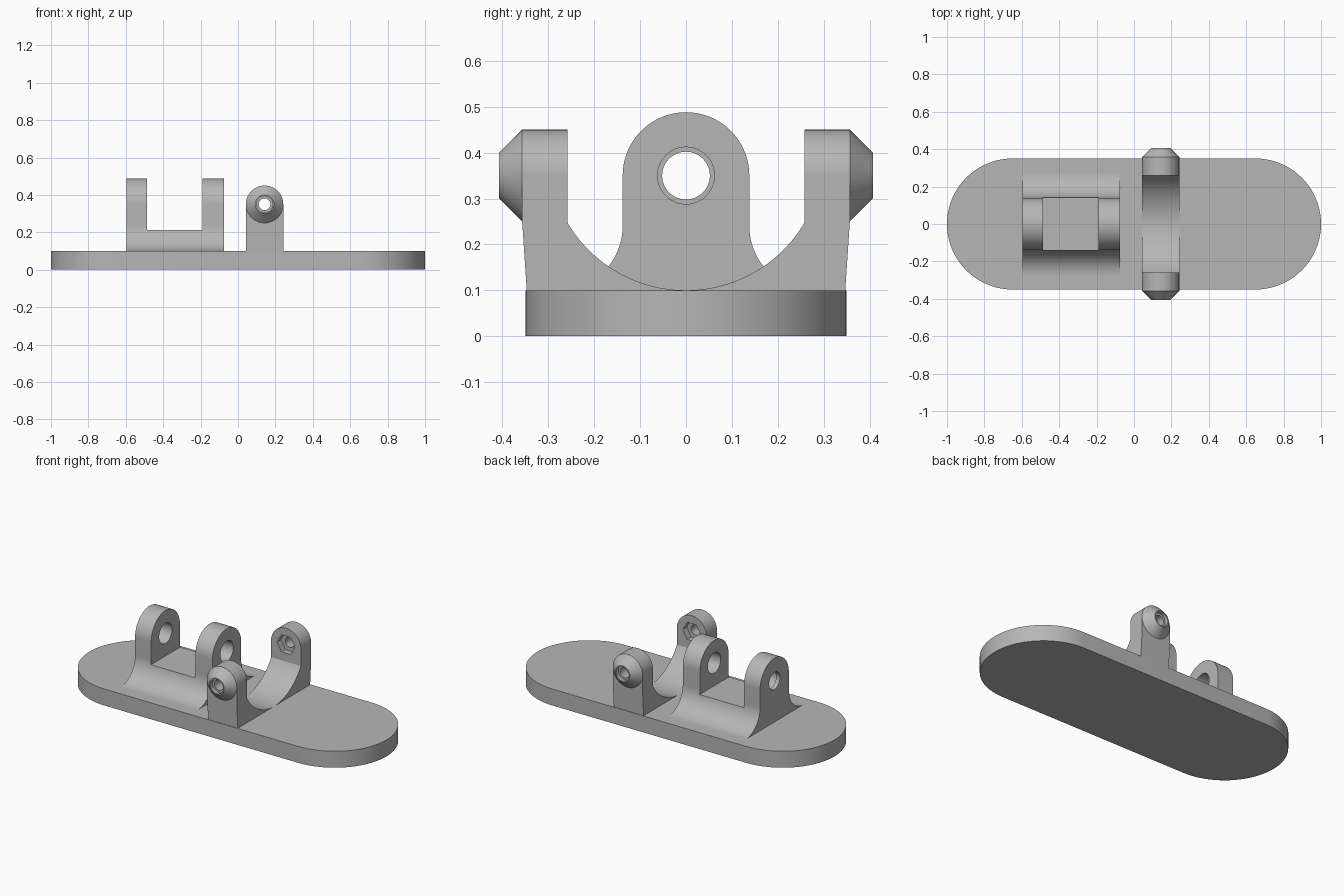
import bpy, bmesh
from math import sin, cos, pi, radians, asin

if "Cube" in bpy.data.objects:
    bpy.data.objects.remove(bpy.data.objects["Cube"], do_unlink=True)

grey = bpy.data.materials.new("plain_grey")
grey.use_nodes = True
grey.diffuse_color = (0.47, 0.47, 0.47, 1)
grey.node_tree.nodes["Principled BSDF"].inputs["Base Color"].default_value = (0.47, 0.47, 0.47, 1)


def arc(cx, cy, r, start, end, n=24):
    """Points on an arc, angles in degrees."""
    angles = [radians(start + (end - start) * i / n) for i in range(n + 1)]
    return [(cx + r * cos(a), cy + r * sin(a)) for a in angles]


def circle(cx, cy, r, n=48):
    return arc(cx, cy, r, 0, 360, n)[:-1]


def prism(name, outline, axis, lo, hi, end_outline=None):
    """Solid running along an axis from one outline to another."""
    place = {"X": lambda p, w: (w, p[0], p[1]),
             "Y": lambda p, w: (p[0], w, p[1]),
             "Z": lambda p, w: (p[0], p[1], w)}[axis]
    bm = bmesh.new()
    a = [bm.verts.new(place(p, lo)) for p in outline]
    b = [bm.verts.new(place(p, hi)) for p in end_outline or outline]
    bm.faces.new(a)
    bm.faces.new(b)
    for i in range(len(a)):
        j = (i + 1) % len(a)
        bm.faces.new((a[i], a[j], b[j], b[i]))
    bmesh.ops.recalc_face_normals(bm, faces=bm.faces)
    mesh = bpy.data.meshes.new(name)
    bm.to_mesh(mesh)
    bm.free()
    mesh.materials.append(grey)
    ob = bpy.data.objects.new(name, mesh)
    bpy.context.collection.objects.link(ob)
    return ob


def activate(ob):
    bpy.ops.object.select_all(action="DESELECT")
    ob.select_set(True)
    bpy.context.view_layer.objects.active = ob


def combine(ob, tool, operation="DIFFERENCE"):
    mod = ob.modifiers.new("combine", "BOOLEAN")
    mod.object, mod.operation, mod.solver = tool, operation, "EXACT"
    activate(ob)
    bpy.ops.object.modifier_apply(modifier=mod.name)


def discard(tool):
    bpy.data.objects.remove(tool, do_unlink=True)


def cut(ob, tool, operation="DIFFERENCE"):
    combine(ob, tool, operation)
    discard(tool)


# Base plate with round ends
outline = arc(0.65, 0, 0.35, -90, 90, 40) + arc(-0.65, 0, 0.35, 90, 270, 40)
base = prism("base_plate", outline, "Z", 0, 0.1)

# Clevis: round top, straight sides, fillets flaring into the base
w, pivot, flare = 0.138, 0.35, 0.14
side = arc(w + flare, 0.1 + flare, flare, 270, 180)
half = [(w + flare, 0.06)] + side
profile = half + arc(0, pivot, w, 0, 180, 40) + [(-y, z) for y, z in reversed(half)]
clevis = prism("clevis", profile, "X", -0.595, -0.075)
slot = [(-0.5, 0.212), (0.5, 0.212), (0.5, 0.6), (-0.5, 0.6)]
cut(clevis, prism("slot_cutter", slot, "X", -0.487, -0.19))
cut(clevis, prism("pin_bore", circle(0, pivot, 0.062), "X", -0.57, 0))
cut(clevis, prism("pin_end_bore", circle(0, pivot, 0.052), "X", -0.7, -0.5))

# Yoke: U-shaped cradle whose arms have round heads
cx, head = 0.142, 0.1
inner, outer, radius = 0.258, 0.357, 0.3
half_angle = radians(90) - asin(inner / radius)
sweep = half_angle * 180 / pi
cradle = arc(0, 0.1 + radius, radius, 180 + sweep, 360 - sweep, 48)
left = [(-0.347, 0.06), (-0.347, 0.1), (-outer, 0.25), (-outer, 0.5), (-inner, 0.5)]
profile = left + cradle + [(-y, z) for y, z in reversed(left)]
yoke = prism("yoke", profile, "X", cx - head, cx + head)
envelope = [(cx - head, 0), (cx + head, 0)] + arc(cx, pivot, head, 0, 180, 40)
cut(yoke, prism("head_envelope", envelope, "Y", -0.6, 0.6), "INTERSECT")

# Conical tips on the arms, with stepped screw holes and hexagonal nut pockets
parts = [base, clevis, yoke]
for s, label in ((-1, "front"), (1, "back")):
    tip = prism(label + "_tip", circle(cx, pivot, head), "Y", s * outer, s * 0.407,
                circle(cx, pivot, 0.05))
    bore = prism("screw_bore", circle(cx, pivot, 0.031), "Y", s * 0.2, s * 0.5)
    for ob in (yoke, tip):
        combine(ob, bore)
    discard(bore)
    cut(tip, prism("screw_seat", circle(cx, pivot, 0.043), "Y", s * 0.385, s * 0.5))
    cut(yoke, prism("nut_pocket", circle(cx, pivot, 0.06, 6), "Y", s * 0.2, s * 0.295))
    parts.append(tip)

for ob in parts:
    activate(ob)
    bpy.ops.object.shade_smooth_by_angle(angle=radians(25))
